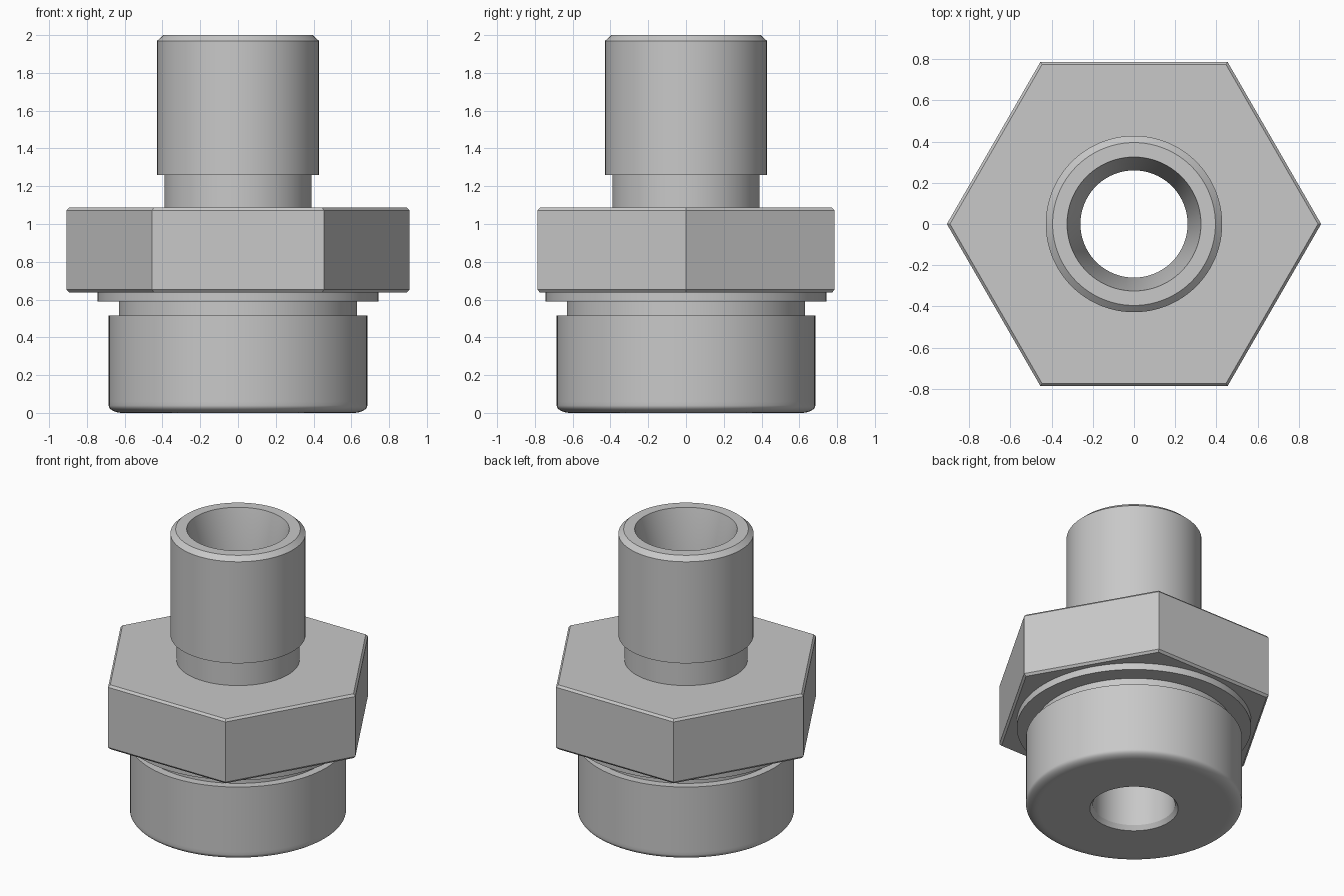
import bpy, bmesh
from math import cos, sin, pi, radians

cube = bpy.data.objects.get("Cube")
if cube:
    bpy.data.objects.remove(cube, do_unlink=True)

# Single bare-metal material
steel = bpy.data.materials.new("steel_grey")
steel.use_nodes = True
STEEL = (0.58, 0.58, 0.58, 1)
steel.diffuse_color = STEEL
steel.node_tree.nodes["Principled BSDF"].inputs["Base Color"].default_value = STEEL


def lathe(name, profile, sides):
    """Revolve a closed (radius, height) profile about z."""
    bm = bmesh.new()
    rings = []
    for i in range(sides):
        a = 2 * pi * i / sides
        rings.append([bm.verts.new((r * cos(a), r * sin(a), z)) for r, z in profile])
    count = len(profile)
    for i, ring in enumerate(rings):
        following = rings[(i + 1) % sides]
        for j in range(count):
            k = (j + 1) % count
            bm.faces.new((ring[j], following[j], following[k], ring[k]))
    bmesh.ops.recalc_face_normals(bm, faces=bm.faces)
    mesh = bpy.data.meshes.new(name)
    bm.to_mesh(mesh)
    bm.free()
    mesh.materials.append(steel)
    mesh.shade_smooth()
    mesh.set_sharp_from_angle(angle=radians(28))
    obj = bpy.data.objects.new(name, mesh)
    bpy.context.collection.objects.link(obj)
    return obj


# Rounded lower rim of the wide threaded end
rim = [(0.61 + 0.075 * sin(t), 0.04 - 0.04 * cos(t))
       for t in (pi / 2 * i / 8 for i in range(9))]

# Turned body: outside from bottom to top, then back down the bore
body = [(0.28, 0), (0.60, 0)] + rim + [
    (0.685, 0.06), (0.685, 0.515),      # wide end
    (0.63, 0.515), (0.63, 0.59),        # relief groove
    (0.743, 0.59), (0.743, 0.645),      # sealing collar
    (0.39, 0.645), (0.39, 1.26),        # upper neck
    (0.428, 1.26), (0.428, 1.97),       # tube end
    (0.395, 2.0), (0.325, 2.0),         # chamfered mouth
    (0.26, 1.69), (0.26, 0.03),         # tapered seat and bore
]
lathe("fitting_body", body, 96)

# Hexagonal wrench collar with chamfered edges
low, high, radius, chamfer = 0.637, 1.087, 0.908, 0.015
hexagon = [
    (0.35, low), (radius - chamfer, low), (radius, low + chamfer),
    (radius, high - chamfer), (radius - chamfer, high), (0.35, high),
]
lathe("hex_nut", hexagon, 6)
